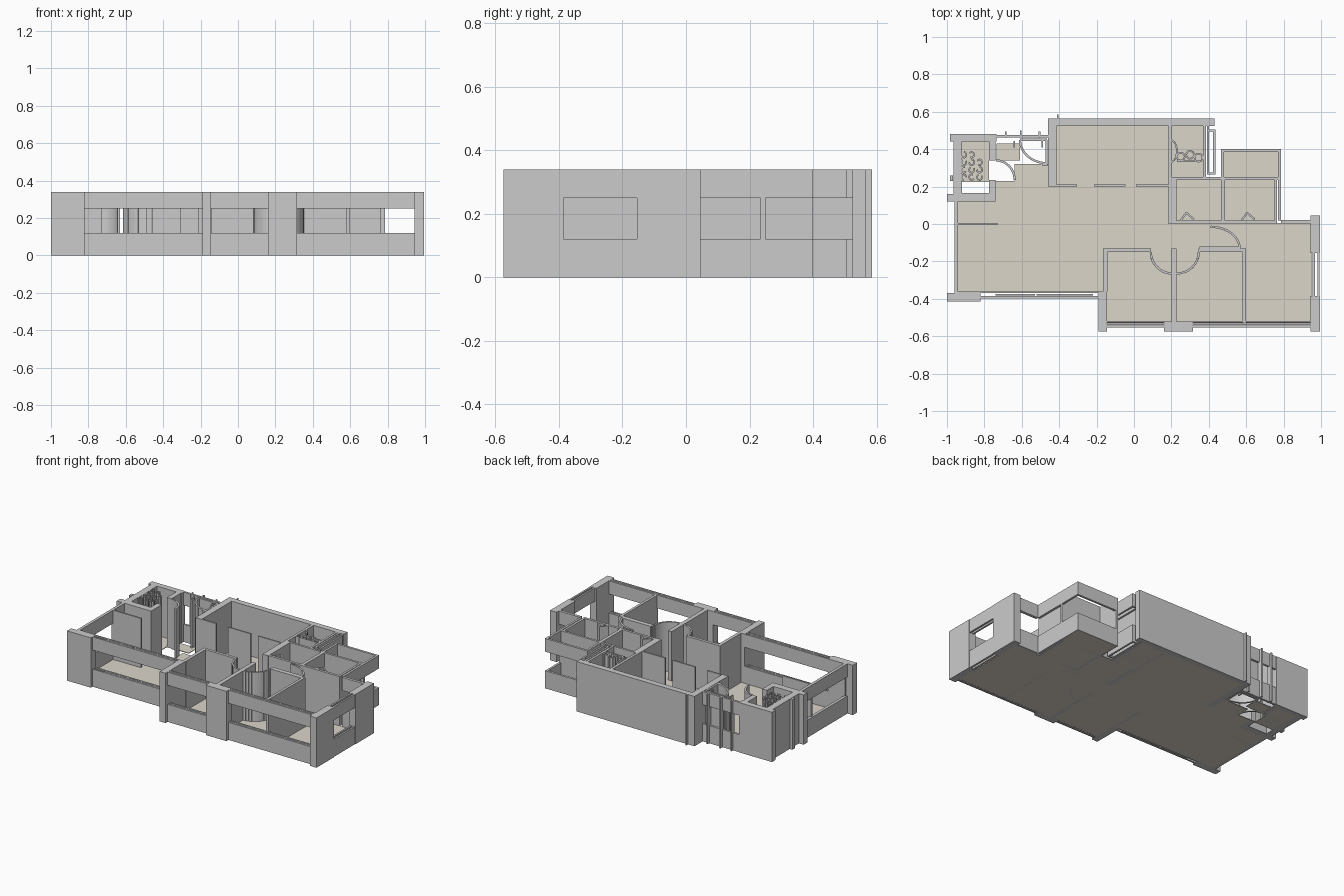
import bpy, bmesh
from math import sin, cos, radians, hypot

H, SILL, HEAD = 0.34, 0.12, 0.25
FULL = [(0, H)]
BAND = [(0, SILL), (HEAD, H)]


def finish(name, bm, mat=None):
    bmesh.ops.recalc_face_normals(bm, faces=bm.faces)
    me = bpy.data.meshes.new(name)
    bm.to_mesh(me)
    bm.free()
    ob = bpy.data.objects.new(name, me)
    bpy.context.collection.objects.link(ob)
    if mat:
        me.materials.append(mat)
    return ob


def prism(bm, pts, z0, z1):
    lo = [bm.verts.new((x, y, z0)) for x, y in pts]
    hi = [bm.verts.new((x, y, z1)) for x, y in pts]
    n = len(pts)
    bm.faces.new(lo[::-1])
    bm.faces.new(hi)
    for i in range(n):
        j = (i + 1) % n
        bm.faces.new((lo[i], lo[j], hi[j], hi[i]))


def blocks(name, rects, levels=FULL, mat=None):
    """rects are (x0, x1, y0, y1), each raised over every z range"""
    bm = bmesh.new()
    for x0, x1, y0, y1 in rects:
        for z0, z1 in levels:
            prism(bm, [(x0, y0), (x1, y0), (x1, y1), (x0, y1)], z0, z1)
    return finish(name, bm, mat)


def ribbon(name, paths, t=0.012, levels=FULL):
    """thin upright walls following each path"""
    bm = bmesh.new()
    for path in paths:
        for (ax, ay), (bx, by) in zip(path, path[1:]):
            d = hypot(bx - ax, by - ay)
            nx, ny = (ay - by) / d * t / 2, (bx - ax) / d * t / 2
            for z0, z1 in levels:
                prism(bm, [(ax - nx, ay - ny), (bx - nx, by - ny),
                           (bx + nx, by + ny), (ax + nx, ay + ny)], z0, z1)
    return finish(name, bm)


def arc(cx, cy, rx, ry, a0, a1, n=10):
    return [(cx + rx * cos(radians(a0 + (a1 - a0) * i / n)),
             cy + ry * sin(radians(a0 + (a1 - a0) * i / n))) for i in range(n + 1)]


# Floors
beige = bpy.data.materials.new("floor_beige")
beige.diffuse_color = (0.72, 0.67, 0.59, 1)
F = [(0, 0.004)]
blocks("living_floor", [(-0.94, -0.16, -0.37, 0.12), (-0.16, 0.2, -0.14, 0.2),
                        (-0.46, -0.16, 0.12, 0.2), (-0.74, -0.46, 0.12, 0.23),
                        (-0.64, -0.46, 0.23, 0.32), (-0.735, -0.61, 0.34, 0.43)], F, beige)
blocks("kitchen_floor", [(-0.415, 0.19, 0.2, 0.53)], F, beige)
blocks("bath_floor", [(0.2, 0.37, 0.245, 0.53)], F, beige)
blocks("balcony_floor", [(0.48, 0.78, 0.245, 0.395)], F, beige)
blocks("small_room_floors", [(0.225, 0.47, 0.01, 0.24), (0.485, 0.755, 0.01, 0.24)], F, beige)
blocks("hall_floor", [(0.2, 0.6, -0.14, 0.005)], F, beige)
blocks("bedroom_floors", [(-0.145, 0.21, -0.53, -0.14), (0.225, 0.585, -0.53, -0.14),
                          (0.595, 0.95, -0.53, 0.005)], F, beige)
blocks("lift_floor", [(-0.925, -0.775, 0.225, 0.445)], F, beige)

# Outer walls and pillars
blocks("back_walls", [(-0.46, 0.43, 0.525, 0.565), (-0.46, -0.415, 0.2, 0.525),
                      (-0.412, -0.404, 0.565, 0.585)])
blocks("front_pillars", [(-1, -0.82, -0.415, -0.37), (-0.95, -0.82, -0.37, -0.36),
                         (-0.19, -0.145, -0.575, -0.36), (0.16, 0.315, -0.575, -0.52)])
blocks("right_wall", [(0.945, 0.995, -0.575, -0.385), (0.945, 0.995, -0.155, 0.045)])
blocks("lift_walls", [(-0.985, -0.735, 0.44, 0.48), (-0.965, -0.92, 0.16, 0.44),
                      (-0.775, -0.74, 0.34, 0.44), (-0.775, -0.74, 0.16, 0.235),
                      (-0.94, -0.74, 0.12, 0.165), (-1, -0.94, 0.12, 0.16)])

# Inner walls
blocks("bedroom_walls", [(-0.165, -0.142, -0.36, -0.13), (-0.165, 0.09, -0.15, -0.13),
                         (0.2, 0.228, -0.525, -0.13), (0.345, 0.6, -0.15, -0.13),
                         (0.58, 0.598, -0.525, -0.13)])
blocks("service_walls", [(0.185, 0.203, 0.25, 0.525), (0.185, 0.228, 0, 0.25),
                         (0.185, 0.785, 0.235, 0.25), (0.465, 0.487, 0.02, 0.25),
                         (0.228, 0.765, 0.003, 0.02), (0.75, 0.765, 0.02, 0.235),
                         (0.37, 0.385, 0.25, 0.525), (0.465, 0.48, 0.25, 0.4)])
blocks("sliding_panels", [(-0.415, -0.305, 0.2, 0.21), (-0.215, -0.045, 0.2, 0.21),
                          (0.01, 0.185, 0.2, 0.21), (-0.95, -0.73, -0.005, 0.006)])

# Window strips: sill below, lintel above
blocks("living_window", [(-0.82, -0.165, -0.37, -0.36), (-0.82, -0.19, -0.397, -0.385),
                         (-0.74, -0.53, -0.382, -0.374), (-0.52, -0.22, -0.382, -0.374)], BAND)
blocks("left_window", [(-0.96, -0.94, -0.37, 0.12)], BAND)
for nm, x0, x1 in (("bedroom_window", -0.145, 0.16), ("wide_window", 0.315, 0.945)):
    blocks(nm, [(x0, x1, y, y + 0.009) for y in (-0.553, -0.54, -0.527)], BAND)
blocks("right_window", [(0.955, 0.967, -0.385, -0.155), (0.98, 0.992, -0.385, -0.155)], BAND)
blocks("terrace_window", [(0.785, 0.945, 0.003, 0.022)], BAND)
blocks("balcony_window", [(0.77, 0.785, 0.02, 0.4), (0.47, 0.785, 0.385, 0.4)], BAND)
blocks("bath_window", [(0.39, 0.402, 0.27, 0.525), (0.423, 0.435, 0.27, 0.505),
                       (0.39, 0.435, 0.265, 0.275), (0.39, 0.435, 0.495, 0.505)], BAND)
blocks("entry_window", [(-0.735, -0.46, 0.463, 0.477)], BAND)
blocks("entry_posts", [(x, x + 0.009, y, y + 0.035) for x, y in
       ((-0.69, 0.46), (-0.645, 0.41), (-0.61, 0.465), (-0.51, 0.46), (-0.495, 0.41))]
       + [(-0.985, -0.968, 0.23, 0.26), (-0.49, -0.462, 0.31, 0.325)])

# Door swings
ribbon("door_swings", [arc(0.205, -0.15, 0.115, 0.115, 180, 270),
                       arc(0.228, -0.15, 0.118, 0.115, 270, 360),
                       arc(0.41, -0.13, 0.155, 0.115, -5, 90),
                       arc(-0.465, 0.45, 0.145, 0.125, 180, 270),
                       arc(-0.738, 0.235, 0.1, 0.105, 0, 90),
                       [(0.35, -0.125), (0.57, -0.125)],
                       [(-0.61, 0.45), (-0.465, 0.45)], [(-0.468, 0.325), (-0.468, 0.45)]])
ribbon("folding_doors", [[(x, 0.02), (x + 0.03, 0.06), (x + 0.07, 0.025)]
                         for x in (0.25, 0.575)], 0.01)

# Bathroom fixtures and lift shaft fittings
ribbon("bath_fixtures", [arc(0.195, 0.39, 0.035, 0.06, -80, 80, 6)]
       + [arc(x, y, 0.022, 0.022, 0, 360, 8) for x, y in
          ((0.25, 0.36), (0.3, 0.37), (0.345, 0.355))]
       + [[(0.23, 0.335), (0.36, 0.335)]], 0.009)
ribbon("lift_fittings", [arc(-0.91 + 0.042 * i, 0.25 + 0.04 * j, 0.014, 0.016,
                             60 * (i + j), 60 * (i + j) + 270, 6)
                         for i in range(3) for j in range(4) if i < 2 or j < 3], 0.009)
